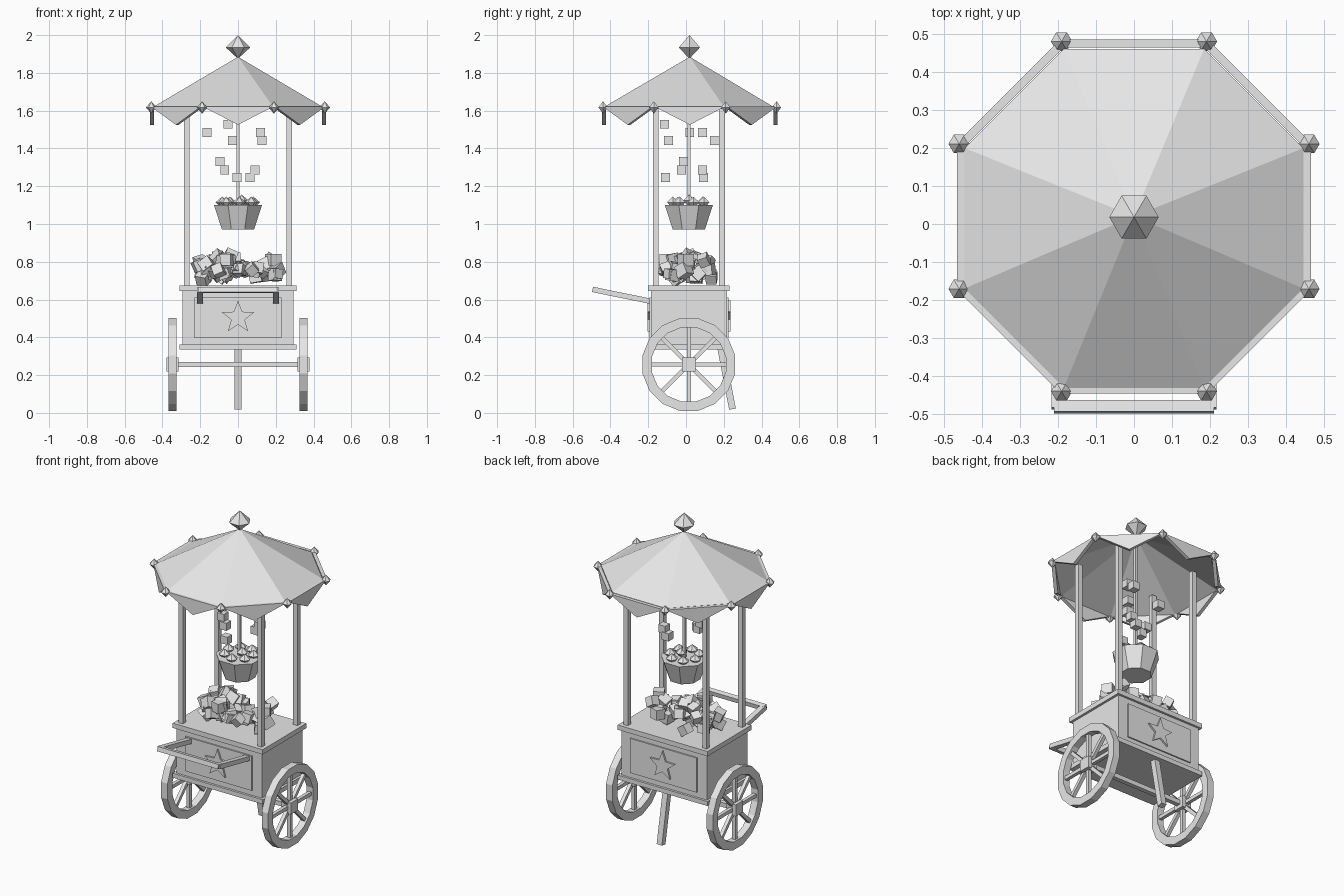
import bpy, bmesh, math, random
from mathutils import Matrix, Vector, Euler

if "Cube" in bpy.data.objects:
    bpy.data.objects.remove(bpy.data.objects["Cube"])

random.seed(7)
CY = 0.015          # depth of the cart's centre line
mat = bpy.data.materials.new("light_grey")
mat.diffuse_color = (0.8, 0.8, 0.8, 1)
mat.use_nodes = True
mat.node_tree.nodes["Principled BSDF"].inputs["Base Color"].default_value = mat.diffuse_color


def finish(name, bm):
    bmesh.ops.recalc_face_normals(bm, faces=bm.faces[:])
    me = bpy.data.meshes.new(name)
    bm.to_mesh(me)
    bm.free()
    me.materials.append(mat)
    ob = bpy.data.objects.new(name, me)
    bpy.context.collection.objects.link(ob)
    return ob


def add_box(bm, size, loc, rot=(0, 0, 0)):
    m = Matrix.LocRotScale(Vector(loc), Euler(rot), Vector(size))
    bmesh.ops.create_cube(bm, size=1, matrix=m)


def box(name, size, loc, rot=(0, 0, 0)):
    bm = bmesh.new()
    add_box(bm, size, loc, rot)
    return finish(name, bm)


def add_loft(bm, rings):
    """Join equal rings of points into a closed skin with capped ends."""
    vs = [[bm.verts.new(p) for p in r] for r in rings]
    n = len(vs[0])
    for a, b in zip(vs, vs[1:]):
        for i in range(n):
            bm.faces.new((a[i], a[(i + 1) % n], b[(i + 1) % n], b[i]))
    bm.faces.new(vs[0])
    bm.faces.new(vs[-1])


def ring(r, z, n, off=0.0, c=(0, CY)):
    return [(c[0] + r * math.cos(off + math.tau * i / n),
             c[1] + r * math.sin(off + math.tau * i / n), z) for i in range(n)]


def add_gem(bm, x, y, z, r, up, down):
    """Six-sided double pyramid."""
    lo, hi = bm.verts.new((x, y, z - down)), bm.verts.new((x, y, z + up))
    mid = [bm.verts.new(p) for p in ring(r, z, 6, c=(x, y))]
    for i in range(6):
        a, b = mid[i], mid[(i + 1) % 6]
        bm.faces.new((a, b, hi))
        bm.faces.new((b, a, lo))


# Cart body with lid and base trim
box("cart_body", (0.59, 0.402, 0.30), (0, CY, 0.505))
box("cart_lid", (0.62, 0.43, 0.03), (0, CY, 0.66))
box("base_trim", (0.62, 0.43, 0.028), (0, CY, 0.349))

# Panels and raised stars, front and back
for side, tag in ((-1, "front"), (1, "back")):
    y = CY + side * 0.201
    box(tag + "_panel", (0.46, 0.016, 0.215), (0, y, 0.503))
    bm = bmesh.new()
    star = [(r * math.sin(math.pi * i / 5), r * math.cos(math.pi * i / 5))
            for i in range(10) for r in [0.09 if i % 2 == 0 else 0.038]]
    add_loft(bm, [[(u, yy, 0.505 + v) for u, v in star]
                  for yy in (y, y + side * 0.019)])
    finish(tag + "_star", bm)

# Push handle
box("handle_bar", (0.42, 0.03, 0.028), (0, -0.48, 0.651), (-0.2, 0, 0))
for s in (-1, 1):
    box("handle_arm", (0.032, 0.305, 0.028), (s * 0.2, -0.335, 0.621), (-0.2, 0, 0))

# Rear prop leg
box("prop_leg", (0.036, 0.036, 0.35), (0, 0.213, 0.192), (0.19, 0, 0))

# Axle and spoked wheels
WZ, SEG = 0.256, 16
box("axle", (0.64, 0.028, 0.028), (0, CY, WZ))
for s in (-1, 1):
    x = s * 0.347
    box("wheel_hub", (0.064, 0.072, 0.072), (x, CY, WZ))
    bm = bmesh.new()
    for i in range(SEG):
        def pt(r, k, dx):
            a = math.tau * (k + 0.5) / SEG
            return (x + dx, CY + r * math.cos(a), WZ + r * math.sin(a))
        for q in ((0.25, 0.022, 0.25, -0.022), (0.25, -0.022, 0.2, -0.022),
                  (0.2, -0.022, 0.2, 0.022), (0.2, 0.022, 0.25, 0.022)):
            pts = [pt(q[0], i, q[1]), pt(q[0], i + 1, q[1]),
                   pt(q[2], i + 1, q[3]), pt(q[2], i, q[3])]
            bm.faces.new([bm.verts.new(p) for p in pts])
    bmesh.ops.remove_doubles(bm, verts=bm.verts[:], dist=1e-5)
    finish("wheel_rim", bm)
    bm = bmesh.new()
    for i in range(4):
        add_box(bm, (0.022, 0.022, 0.42), (x, CY, WZ), (math.pi * i / 4, 0, 0))
    finish("wheel_spokes", bm)

# Corner posts and centre rod
for sx in (-1, 1):
    for sy in (-1, 1):
        box("corner_post", (0.03, 0.03, 1.0), (sx * 0.272, CY + sy * 0.176, 1.165))
box("centre_rod", (0.016, 0.016, 0.82), (0, CY, 1.46))

# Eight-sided canopy, a thin shell
H = math.pi / 8
RC = 0.445 / math.cos(H)
bm = bmesh.new()
outer, inner = (
    ([bm.verts.new(p) for p in ring(RC, 1.622 - d, 8, H)],
     bm.verts.new((0, 0.02, 1.885 - d))) for d in (0, 0.012))
for i in range(8):
    j = (i + 1) % 8
    bm.faces.new((outer[0][i], outer[0][j], outer[1]))
    bm.faces.new((inner[0][j], inner[0][i], inner[1]))
    bm.faces.new((outer[0][j], outer[0][i], inner[0][i], inner[0][j]))
finish("canopy", bm)

# Hanging triangular valance flaps
bm = bmesh.new()
half = 0.455 * math.tan(H)
for i in range(8):
    a = math.tau * i / 8
    n = Vector((math.cos(a), math.sin(a), 0))
    t = Vector((-n.y, n.x, 0))
    c = Vector((0, 0.02, 0))
    add_loft(bm, [[c + n * d + t * u + Vector((0, 0, z))
                   for u, z in ((-half, 1.622), (half, 1.622), (0, 1.525))]
                  for d in (0.444, 0.465)])
finish("valance", bm)

# Gems on the canopy corners and finial
bm = bmesh.new()
for x, y, _ in ring(0.497, 0, 8, H, (0, 0.02)):
    add_gem(bm, x, y, 1.617, 0.028, 0.033, 0.033)
finish("corner_gems", bm)
bm = bmesh.new()
add_gem(bm, 0, 0.018, 1.935, 0.065, 0.065, 0.06)
finish("finial", bm)

# Hanging bucket filled with gems
bm = bmesh.new()
k = 1 / math.cos(H)
add_loft(bm, [ring(0.085 * k, 0.97, 8, H), ring(0.127 * k, 1.10, 8, H)])
finish("bucket", bm)
bm = bmesh.new()
for x, y, z in ring(0.085, 1.115, 7, 0.3) + [(0.02, CY, 1.125)]:
    add_gem(bm, x, y, z, 0.035, 0.03, 0.035)
finish("bucket_gems", bm)

# Floating cubes under the canopy
bm = bmesh.new()
for p in ((-0.053, -0.113, 1.528), (-0.03, -0.092, 1.443), (0.127, 0.15, 1.443),
          (-0.164, 0.02, 1.485), (0.12, 0.087, 1.485), (-0.095, -0.013, 1.33),
          (-0.07, -0.024, 1.285), (0.09, 0.087, 1.285), (-0.005, -0.108, 1.247),
          (0.063, 0.092, 1.247)):
    add_box(bm, (0.047,) * 3, p)
finish("floating_cubes", bm)

# Heap of tumbled cubes on the lid
bm = bmesh.new()
for i in range(48):
    p = (random.uniform(-0.215, 0.215), CY + random.uniform(-0.125, 0.125),
         random.uniform(0.705, 0.825))
    add_box(bm, (random.uniform(0.05, 0.066),) * 3, p,
            [random.uniform(0, math.tau) for _ in range(3)])
finish("cube_heap", bm)
